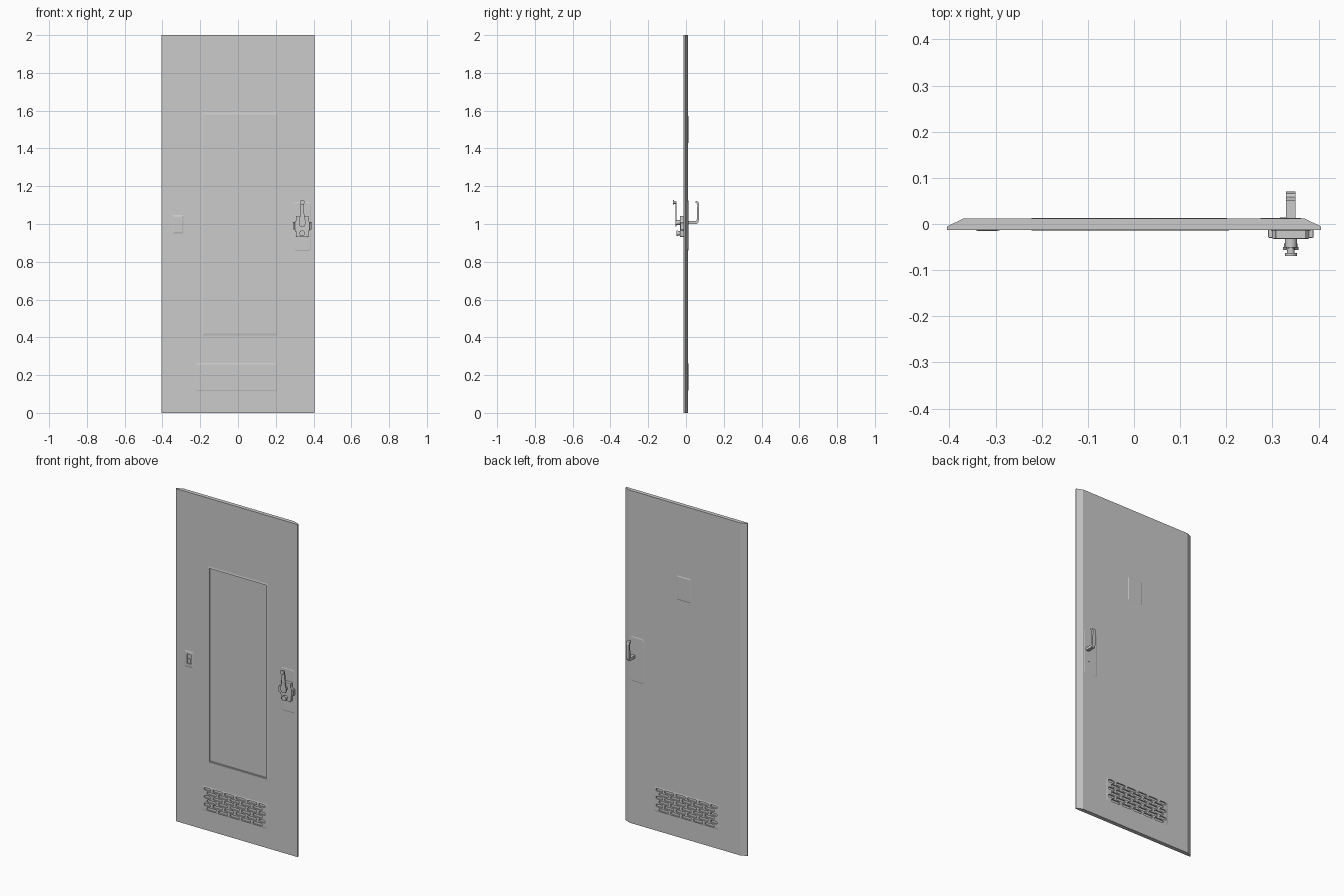
import bpy, bmesh, math
from mathutils import Vector

if "Cube" in bpy.data.objects:
    bpy.data.objects.remove(bpy.data.objects["Cube"])

# A 2D profile placed in 3D: axis is the extrusion direction
PLACE = {'x': lambda u, v, t: (t, u, v),
         'y': lambda u, v, t: (u, t, v),
         'z': lambda u, v, t: (u, v, t)}


def add_prism(bm, pts, a, b, axis='y', pts2=None):
    f = PLACE[axis]
    lo = [bm.verts.new(f(*p, a)) for p in pts]
    hi = [bm.verts.new(f(*p, b)) for p in (pts2 or pts)]
    bm.faces.new(lo)
    bm.faces.new(hi[::-1])
    n = len(pts)
    for i in range(n):
        j = (i + 1) % n
        bm.faces.new((lo[j], lo[i], hi[i], hi[j]))


def finish(name, bm, bevel=0, smooth=False):
    bmesh.ops.recalc_face_normals(bm, faces=bm.faces)
    me = bpy.data.meshes.new(name)
    bm.to_mesh(me)
    bm.free()
    ob = bpy.data.objects.new(name, me)
    bpy.context.collection.objects.link(ob)
    bpy.ops.object.select_all(action='DESELECT')
    ob.select_set(True)
    bpy.context.view_layer.objects.active = ob
    if bevel:
        m = ob.modifiers.new('bevel', 'BEVEL')
        m.width, m.segments = bevel, 2
        bpy.ops.object.modifier_apply(modifier=m.name)
    if smooth:
        bpy.ops.object.shade_smooth_by_angle(angle=math.radians(35))
    return ob


def prism(name, pts, a, b, axis='y', pts2=None, **kw):
    bm = bmesh.new()
    add_prism(bm, pts, a, b, axis, pts2)
    return finish(name, bm, **kw)


def rect(x0, x1, z0, z1, r=0.0, n=4):
    if not r:
        return [(x0, z0), (x1, z0), (x1, z1), (x0, z1)]
    pts = []
    for k, (cx, cz) in enumerate([(x1 - r, z1 - r), (x0 + r, z1 - r), (x0 + r, z0 + r), (x1 - r, z0 + r)]):
        for i in range(n + 1):
            a = math.pi / 2 * (k + i / n)
            pts.append((cx + r * math.cos(a), cz + r * math.sin(a)))
    return pts


def circle(cx, cz, r, n=24):
    return [(cx + r * math.cos(2 * math.pi * i / n), cz + r * math.sin(2 * math.pi * i / n)) for i in range(n)]


def pad(name, x0, x1, z0, z1, y0, y1, slope, r=0.0):
    """Low raised plate with sloping rim."""
    s = slope
    return prism(name, rect(x0, x1, z0, z1, r), y0, y1,
                 pts2=rect(x0 + s, x1 - s, z0 + s, z1 - s, max(r - s, 0.001) if r else 0))


def cut(cutter, *targets):
    for ob in targets:
        bpy.context.view_layer.objects.active = ob
        m = ob.modifiers.new('cut', 'BOOLEAN')
        m.operation, m.object, m.solver = 'DIFFERENCE', cutter, 'EXACT'
        bpy.ops.object.modifier_apply(modifier=m.name)
    bpy.data.objects.remove(cutter)


F, B = -0.0125, 0.0115   # front and back skin of the leaf

# Door leaf with chamfered side edges
half = [(0.405, F), (0.405, -0.005), (0.37, B)]
door = prism('door_leaf', half + [(-x, y) for x, y in reversed(half)], 0, 2, 'z')

# Raised moulding around the recessed panel
mould = pad('panel_moulding', -0.195, 0.215, 0.405, 1.595, F + 0.001, F - 0.002, 0.014)
panel_cut = prism('panel_cutter', rect(-0.18, 0.2, 0.42, 1.58), -0.03, -0.0075)
cut(panel_cut, door, mould)

# Vent grilles on both sides with staggered slots
grille_f = pad('front_vent_plate', -0.23, 0.21, 0.112, 0.267, F + 0.001, F - 0.0015, 0.01, 0.014)
grille_b = pad('back_vent_plate', -0.23, 0.21, 0.112, 0.267, B - 0.001, B + 0.0015, 0.01, 0.014)
bm = bmesh.new()
for row in range(6):
    z = 0.247 - row * 0.0234
    if row % 2:
        slots = [(-0.166 + i * 0.0765, 0.062) for i in range(5)]
    else:
        slots = [(-0.194, 0.042)] + [(-0.126 + i * 0.0765, 0.062) for i in range(4)] + [(0.169, 0.042)]
    for cx, w in slots:
        shape = rect(cx - w / 2, cx + w / 2, z - 0.008, z + 0.008, 0.006, 3)
        add_prism(bm, shape, -0.03, -0.0065)
        add_prism(bm, shape, 0.0055, 0.03)
cut(finish('slot_cutter', bm), door, grille_f, grille_b)

# Flush latch on the hinge side
latch = pad('side_latch_plate', -0.35, -0.285, 0.945, 1.05, F + 0.001, F - 0.0025, 0.012)
cut(prism('latch_cutter', rect(-0.33, -0.302, 0.97, 1.027), -0.03, -0.008), door, latch)
prism('side_latch_bolt', rect(-0.326, -0.306, 0.976, 0.999), -0.007, -0.0135)

# Small raised plaque and handle plates
pad('back_plaque', -0.045, 0.055, 1.425, 1.575, B - 0.001, B + 0.002, 0.008)
pad('back_handle_plate', 0.268, 0.368, 0.855, 1.13, B - 0.001, B + 0.0015, 0.008, 0.02)
pad('front_handle_plate', 0.29, 0.39, 0.855, 1.12, F + 0.001, F - 0.0015, 0.008, 0.02)

# Lock body: stepped upright block with side lugs
X = 0.34
right = [(0.028, 0.93), (0.034, 0.937), (0.034, 0.962), (0.04, 0.97), (0.04, 1.008),
         (0.033, 1.016), (0.033, 1.042)]
body = [(X + x, z) for x, z in right] + [(X - x, z) for x, z in reversed(right)]
prism('lock_body', body, F + 0.002, -0.032, bevel=0.002)
for s in (-1, 1):
    prism('lock_side_lug', rect(X + s * 0.04 - 0.009, X + s * 0.04 + 0.009, 0.97, 1.007),
          F + 0.002, -0.03, bevel=0.002)

# Lower lock cylinder with a flared cap
prism('lock_cylinder', circle(X, 0.951, 0.011), -0.03, -0.042, smooth=True)
prism('lock_cap', circle(X, 0.951, 0.015), -0.042, -0.051, smooth=True)
prism('back_lock_button', circle(0.325, 0.945, 0.009), B - 0.002, B + 0.003, smooth=True)

# Front lever: hub, upright tapered arm, spool grip
prism('front_spindle', circle(X, 1.008, 0.013), -0.03, -0.056, smooth=True)
arm = [(X + x, z) for x, z in [(-0.012, 0.988), (0.012, 0.988), (0.017, 0.998), (0.017, 1.02),
       (0.011, 1.045), (0.009, 1.11), (0.004, 1.12), (-0.004, 1.12),
       (-0.009, 1.11), (-0.011, 1.045), (-0.017, 1.02), (-0.017, 0.998)]]
prism('front_lever_arm', arm, -0.05, -0.056)
prism('lever_grip_neck', circle(X, 1.115, 0.008), -0.053, -0.064, smooth=True)
prism('lever_grip_head', circle(X, 1.115, 0.013), -0.063, -0.069, smooth=True)

# Back lever: bent bar seen in side profile
bar = [(B - 0.002, 1.0), (0.058, 1.0), (0.065, 1.008), (0.068, 1.02), (0.07, 1.1), (0.066, 1.115),
       (0.058, 1.121), (0.05, 1.12), (0.05, 1.113), (0.056, 1.11), (0.06, 1.1),
       (0.057, 1.025), (0.053, 1.017), (B - 0.002, 1.017)]
prism('back_lever', bar, X - 0.01, X + 0.01, 'x')
